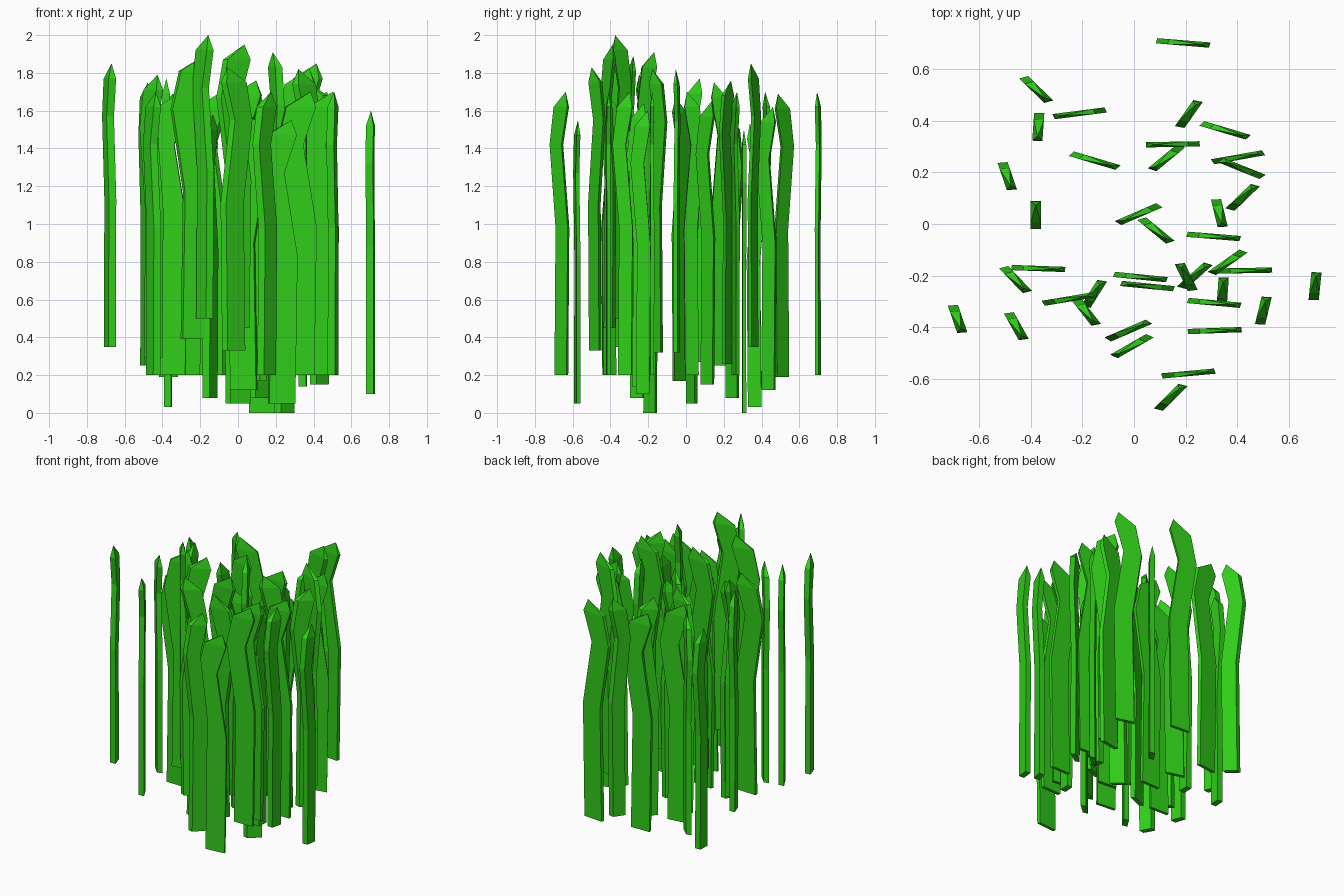
import bpy
from math import radians, sin, cos

# Clump is stretched along x, so each blade is turned first and then scaled
SX, SY = 0.208, 0.107
THICK = 0.19
DEFAULT_BASE = 0.20

green = bpy.data.materials.new("grass_green")
green.diffuse_color = (0.03, 0.62, 0.01, 1)

# Blade outline: height, left edge, right edge (fractions of blade length)
RINGS = [(0, .27, .94), (.78, .33, 1.0), (1.22, 0, .66), (1.42, .22, .98)]
TIP = (.85, 1.5)

# Blade positions: x, y, turn in degrees, optional base height
BLADES = [
    (.19, .70, -9), (-.378, .52, -62, .19), (-.21, .428, 194), (-.37, .375, -92, .03),
    (.212, .425, 70, .12), (.352, .362, -30, .35), (.15, .308, 182, 0),
    (.125, .255, 238, .08), (-.152, .245, -30), (.402, .258, 19),
    (.415, .215, 142, .26), (-.49, .185, -80, .25), (-.38, .035, 90, .27),
    (.42, .103, 62, .15), (.33, .042, -83), (.018, .038, 220, .05),
    (.085, -.025, -58, .17), (.308, -.048, -9, .32), (-.37, -.172, -4),
    (-.458, -.215, -64, .29), (.025, -.205, -11, .26), (.052, -.24, 169, .12),
    (.202, -.205, 104, .41), (.235, -.2, 60, 0), (.362, -.148, 234, .32),
    (.43, -.18, 2), (.343, -.26, 88, .14), (.31, -.305, -10),
    (-.252, -.29, 18, .39), (-.155, -.27, 72, .08), (-.185, -.34, -68, .5),
    (-.455, -.395, -74), (-.682, -.367, -80, .35), (.5, -.335, 83),
    (.7, -.24, 87, .1), (-.022, -.412, 40, .45), (-.008, -.472, 228, .33),
    (.312, -.412, 4), (.21, -.578, 10, .05), (.142, -.67, 63),
]


def grass_blade(index, x, y, turn, base=DEFAULT_BASE):
    a, t = radians(turn), THICK / 2

    def place(s, d, h):
        s -= .5
        return (x + SX * (s * cos(a) - d * sin(a)),
                y + SY * (s * sin(a) + d * cos(a)), base + h)

    # Four-sided rings closed by a flat base and a pointed tip
    verts = [place(s, d, h) for h, l, r in RINGS
             for s, d in ((l, -t), (r, -t), (r, t), (l, t))]
    verts.append(place(TIP[0], 0, TIP[1]))
    faces = [(3, 2, 1, 0)]
    top, last = 4 * (len(RINGS) - 1), len(verts) - 1
    for k in range(4):
        n = (k + 1) % 4
        faces += [(i + k, i + n, i + n + 4, i + k + 4) for i in range(0, top, 4)]
        faces.append((top + k, top + n, last))
    mesh = bpy.data.meshes.new("grass_blade")
    mesh.from_pydata(verts, [], faces)
    mesh.materials.append(green)
    obj = bpy.data.objects.new(f"grass_blade_{index:02d}", mesh)
    bpy.context.collection.objects.link(obj)


for number, blade in enumerate(BLADES, 1):
    grass_blade(number, *blade)
